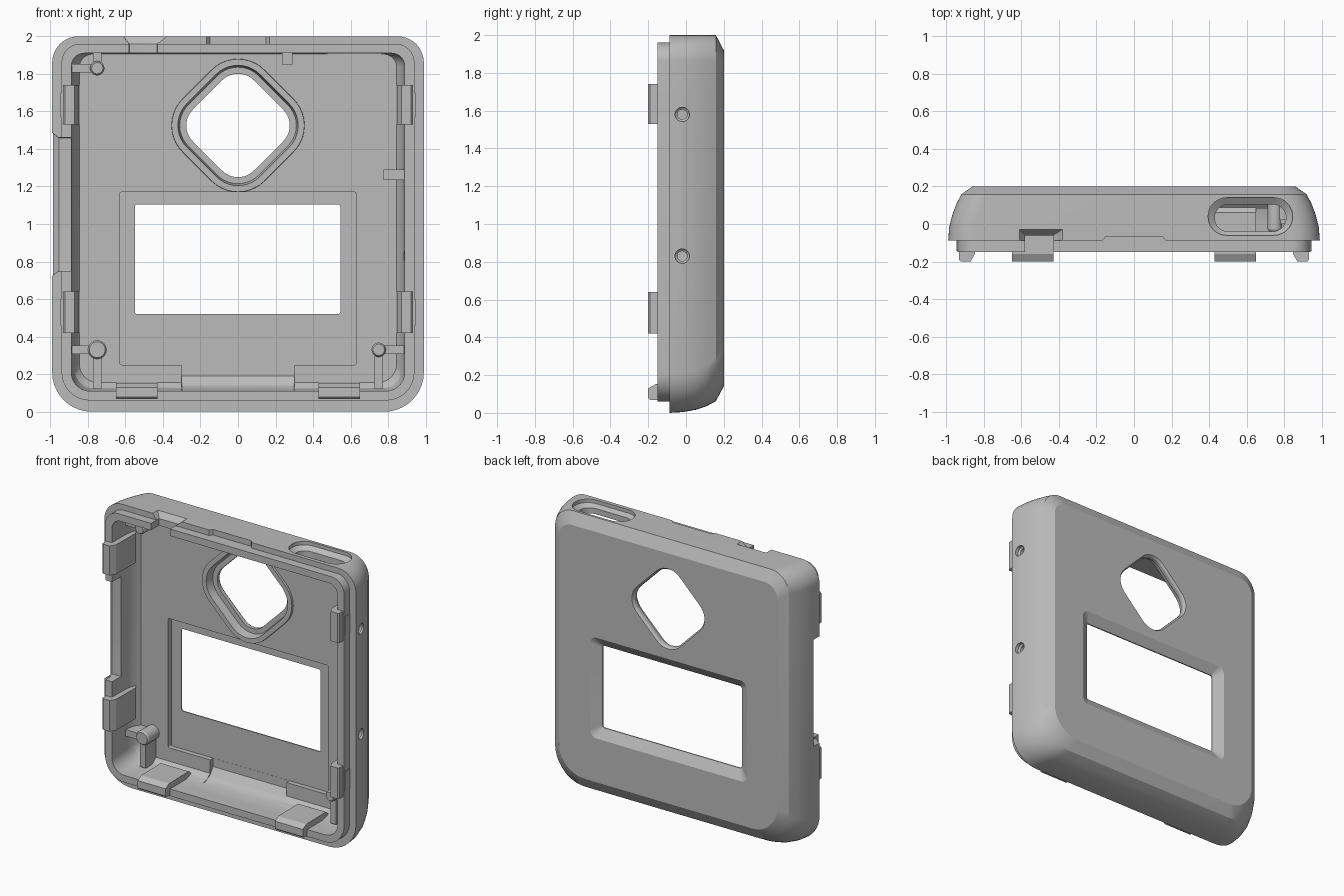
import bpy, bmesh, math

if "Cube" in bpy.data.objects:
    bpy.data.objects.remove(bpy.data.objects["Cube"], do_unlink=True)

grey = bpy.data.materials.new("plain grey")
grey.use_nodes = True
grey.diffuse_color = (0.5, 0.5, 0.5, 1)
grey.node_tree.nodes["Principled BSDF"].inputs["Base Color"].default_value = (0.5, 0.5, 0.5, 1)

PLACE = {"x": lambda t, u, v: (t, u, v),
         "y": lambda t, u, v: (u, t, v),
         "z": lambda t, u, v: (u, v, t)}


def outline(u0, u1, v0, v1, low_r, high_r, turn, steps=10):
    """Rounded rectangle with separate lower and upper corner radii."""
    pts = []
    corners = ((u1, v1, -1, -1, high_r), (u0, v1, 1, -1, high_r),
               (u0, v0, 1, 1, low_r), (u1, v0, -1, 1, low_r))
    for i, (u, v, su, sv, r) in enumerate(corners):
        for k in range(steps + 1):
            a = math.pi / 2 * (i + k / steps)
            pts.append((u + su * r + r * math.cos(a), v + sv * r + r * math.sin(a)))
    cu, cv = (u0 + u1) / 2, (v0 + v1) / 2
    c, s = math.cos(turn), math.sin(turn)
    return [(cu + (u - cu) * c - (v - cv) * s, cv + (u - cu) * s + (v - cv) * c) for u, v in pts]


def loft(name, axis, sections, turn=0):
    """Capped skin through sections (t, u0, u1, v0, v1, low_r, high_r)."""
    bm = bmesh.new()
    rings = [[bm.verts.new(PLACE[axis](t, u, v)) for u, v in outline(*rest, turn)]
             for t, *rest in sections]
    n = len(rings[0])
    for a, b in zip(rings, rings[1:]):
        for i in range(n):
            j = (i + 1) % n
            bm.faces.new((a[i], a[j], b[j], b[i]))
    bm.faces.new(rings[0])
    bm.faces.new(rings[-1])
    return finish(name, bm)


def finish(name, bm):
    bmesh.ops.remove_doubles(bm, verts=bm.verts, dist=0.00005)
    bmesh.ops.recalc_face_normals(bm, faces=bm.faces)
    me = bpy.data.meshes.new(name)
    bm.to_mesh(me)
    bm.free()
    me.materials.append(grey)
    ob = bpy.data.objects.new(name, me)
    bpy.context.collection.objects.link(ob)
    return ob


def prism(name, profile, place, start, end):
    """Extrude a 2D profile from start to end."""
    bm = bmesh.new()
    a, b = ([bm.verts.new(place(p, q, t)) for p, q in profile] for t in (start, end))
    for i in range(len(a)):
        j = (i + 1) % len(a)
        bm.faces.new((a[i], a[j], b[j], b[i]))
    bm.faces.new(a)
    bm.faces.new(b)
    return finish(name, bm)


def box(name, x0, x1, y0, y1, z0, z1):
    return prism(name, [(x0, y0), (x1, y0), (x1, y1), (x0, y1)],
                 lambda p, q, t: (p, q, t), z0, z1)


def disc(t, u, v, r):
    return (t, u - r, u + r, v - r, v + r, r, r)


def cut(ob, cutter):
    mod = ob.modifiers.new("cut", "BOOLEAN")
    mod.operation = "DIFFERENCE"
    mod.solver = "EXACT"
    mod.object = cutter
    bpy.context.view_layer.objects.active = ob
    bpy.ops.object.modifier_apply(modifier=mod.name)
    bpy.data.objects.remove(cutter, do_unlink=True)


# Shell with stepped lip, curved sides and chamfered back
shell = loft("shell", "y", [
    (-0.15, -0.94, 0.94, 0.06, 1.96, 0.15, 0.10),
    (-0.088, -0.94, 0.94, 0.06, 1.96, 0.15, 0.10),
    (-0.088, -0.99, 0.99, 0, 2, 0.21, 0.14),
    (-0.02, -0.985, 0.985, 0.004, 2, 0.21, 0.14),
    (0.05, -0.968, 0.968, 0.016, 2, 0.21, 0.14),
    (0.11, -0.945, 0.945, 0.036, 2, 0.22, 0.14),
    (0.158, -0.92, 0.92, 0.062, 2, 0.24, 0.14),
    (0.2, -0.86, 0.86, 0.14, 1.92, 0.2, 0.1)])
cut(shell, loft("cavity", "y", [
    (-0.25, -0.89, 0.89, 0.11, 1.91, 0.10, 0.07),
    (0.02, -0.885, 0.885, 0.11, 1.91, 0.10, 0.07),
    (0.08, -0.87, 0.87, 0.125, 1.91, 0.10, 0.07),
    (0.115, -0.845, 0.845, 0.155, 1.905, 0.10, 0.07)]))

# Display recess, scoop below it and bevelled window
cut(shell, loft("recess", "y", [(t, -0.63, 0.63, 0.25, 1.17, 0.01, 0.01) for t in (0, 0.15)]))
cut(shell, loft("scoop", "y", [
    (-0.05, -0.3, 0.3, 0.11, 0.3, 0.001, 0.001),
    (0.06, -0.3, 0.3, 0.115, 0.3, 0.001, 0.001),
    (0.11, -0.3, 0.3, 0.14, 0.3, 0.001, 0.001),
    (0.149, -0.3, 0.3, 0.19, 0.3, 0.001, 0.001)]))
cut(shell, loft("window", "y", [
    (0.1, -0.55, 0.545, 0.52, 1.105, 0.015, 0.015),
    (0.158, -0.55, 0.545, 0.52, 1.105, 0.015, 0.015),
    (0.201, -0.62, 0.615, 0.45, 1.17, 0.05, 0.05),
    (0.25, -0.62, 0.615, 0.45, 1.17, 0.05, 0.05)]))


# Rounded diamond opening with a stepped collar
def diamond(t, grow):
    h, r = 0.23 + grow, 0.12 + grow
    return (t, -h, h, 1.525 - h, 1.525 + h, r, r)


def diamond_cutter():
    return loft("diamond_cutter", "y", [diamond(0, 0.045), diamond(0.1, 0.045), diamond(0.16, 0.035),
                                        diamond(0.16, 0), diamond(0.185, 0), diamond(0.215, 0.02)],
                math.pi / 4)


collar = loft("diamond_collar", "y", [diamond(0.1, 0.078), diamond(0.125, 0.08)], math.pi / 4)
for part in (shell, collar):
    cut(part, diamond_cutter())

# Slot and notches in the top wall
cut(shell, loft("top_slot", "z", [
    (1.85, 0.43, 0.81, -0.04, 0.105, 0.072, 0.072),
    (1.95, 0.43, 0.81, -0.04, 0.105, 0.072, 0.072),
    (1.975, 0.395, 0.845, -0.06, 0.14, 0.099, 0.099),
    (2.05, 0.395, 0.845, -0.06, 0.14, 0.099, 0.099)]))
cut(shell, loft("top_notch", "z", [
    (1.85, -0.58, -0.43, -0.3, -0.06, 0.002, 0.002),
    (1.96, -0.58, -0.43, -0.3, -0.06, 0.002, 0.002),
    (2.0, -0.61, -0.38, -0.3, -0.03, 0.002, 0.002),
    (2.05, -0.61, -0.38, -0.3, -0.03, 0.002, 0.002)]))
cut(shell, prism("pry_notch", [(-0.17, -0.09), (-0.15, -0.066), (0.15, -0.066), (0.17, -0.09)],
                 lambda p, q, t: (p, q, t), 1.96, 2.05))

# Side opening on the right and two screw holes on the left
cut(shell, loft("side_opening", "x", [
    (-0.82, -0.3, -0.05, 0.75, 1.46, 0.002, 0.002),
    (-0.955, -0.3, -0.05, 0.75, 1.46, 0.002, 0.002),
    (-0.995, -0.3, -0.02, 0.72, 1.49, 0.002, 0.002),
    (-1.05, -0.3, -0.02, 0.72, 1.49, 0.002, 0.002)]))
for z in (0.83, 1.58):
    cut(shell, loft("screw_hole", "x", [disc(0.8, -0.02, z, 0.026), disc(0.955, -0.02, z, 0.026),
                                        disc(0.965, -0.02, z, 0.038), disc(1.05, -0.02, z, 0.038)]))

# Snap clips: p is the distance out from the middle, q the depth
clip = [(0.895, -0.145), (0.932, -0.145), (0.932, -0.19), (0.922, -0.2), (0.87, -0.2),
        (0.848, -0.16), (0.845, 0.06), (0.87, 0.09), (0.895, 0.02)]
parts = [shell, collar]
for s, side in ((1, "left"), (-1, "right")):
    for z0, z1, level in ((0.42, 0.64, "lower"), (1.53, 1.74, "upper")):
        parts.append(prism(f"{side}_{level}_clip", clip, lambda p, q, t: (s * p, q, t), z0, z1))
        # Raised catch beside the lip
        parts.append(box(f"{side}_{level}_catch", *sorted((s * 0.935, s * 0.945)),
                         -0.145, -0.088, z0 + 0.04, z1 - 0.04))
    parts.append(prism(f"bottom_{side}_clip", clip, lambda p, q, t: (s * t, q, 1 - p), 0.43, 0.65))

# Corner posts with their bracing ribs
for name, x, z, wall_z, r, top in (("upper_right", -0.75, 1.83, 1.92, 0.038, -0.04),
                                   ("lower_right", -0.75, 0.33, 0.12, 0.05, -0.01),
                                   ("lower_left", 0.75, 0.33, 0.12, 0.038, -0.04)):
    wall_x = math.copysign(0.885, x)
    parts.append(loft(f"{name}_post", "y", [disc(top, x, z, r - 0.008), disc(top + 0.012, x, z, r),
                                            disc(0.12, x, z, r)]))
    parts.append(box(f"{name}_side_rib", *sorted((x, wall_x)), 0, 0.12, z - 0.023, z + 0.023))
    parts.append(box(f"{name}_end_rib", x - 0.023, x + 0.023, 0, 0.12, *sorted((z, wall_z))))

# Small locating tabs on the inner walls
parts.append(box("top_tab", 0.235, 0.29, 0.02, 0.12, 1.85, 1.92))
parts.append(box("left_tab", 0.775, 0.885, 0.02, 0.12, 1.235, 1.29))

bpy.ops.object.select_all(action="DESELECT")
for ob in parts:
    ob.select_set(True)
bpy.context.view_layer.objects.active = shell
bpy.ops.object.shade_smooth_by_angle(angle=math.radians(25))
